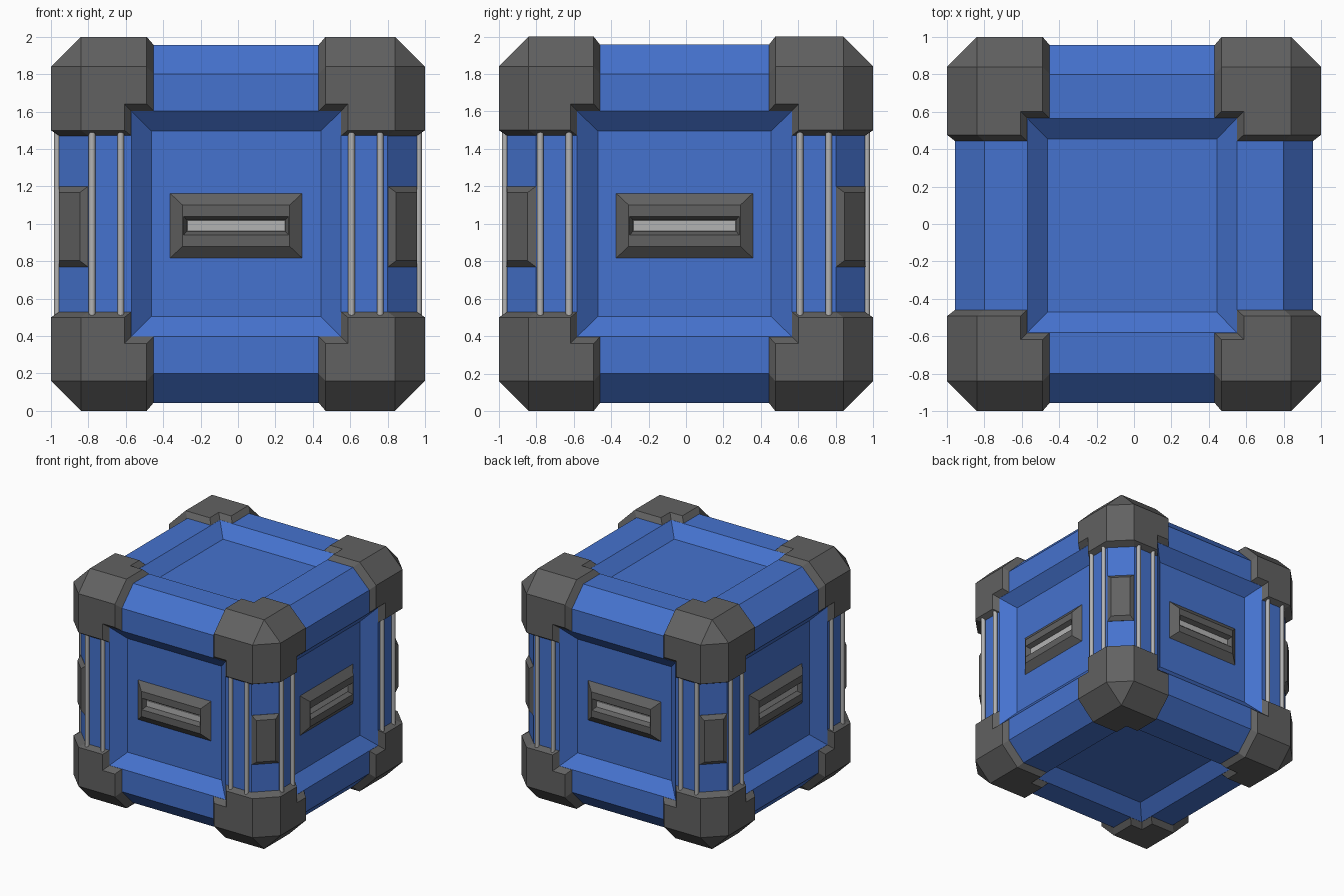
import bpy, bmesh
from itertools import product
from math import pi, sin, cos, sqrt
from mathutils import Vector

if "Cube" in bpy.data.objects:
    bpy.data.objects.remove(bpy.data.objects["Cube"])

UP = Vector((0, 0, 1))
MID = Vector((-0.01, -0.008, 1))       # detail centre, slightly off the shell centre


def material(name, r, g, b):
    m = bpy.data.materials.new(name)
    m.diffuse_color = (r, g, b, 1)
    m.use_nodes = True
    m.node_tree.nodes["Principled BSDF"].inputs["Base Color"].default_value = m.diffuse_color
    return m


BLUE = material("blue_paint", 0.06, 0.17, 0.62)
DARK = material("dark_grey", 0.12, 0.12, 0.12)
LIGHT = material("light_metal", 0.45, 0.45, 0.45)


def finish(name, bm, mat):
    bmesh.ops.recalc_face_normals(bm, faces=bm.faces[:])
    me = bpy.data.meshes.new(name)
    bm.to_mesh(me)
    bm.free()
    me.materials.append(mat)
    ob = bpy.data.objects.new(name, me)
    bpy.context.collection.objects.link(ob)
    return ob


def stepped(name, origin, n, rings, mat):
    """Concentric rectangles (half width, half height, level along n), capped at both ends."""
    u = UP.cross(n)
    bm = bmesh.new()
    loops = [[bm.verts.new(origin + u * (a * hu) + UP * (b * hv) + n * d)
              for a, b in ((-1, -1), (1, -1), (1, 1), (-1, 1))] for hu, hv, d in rings]
    for lo, hi in zip(loops, loops[1:]):
        for i in range(4):
            j = (i + 1) % 4
            bm.faces.new((lo[i], lo[j], hi[j], hi[i]))
    bm.faces.new(loops[0][::-1])
    bm.faces.new(loops[-1])
    return finish(name, bm, mat)


# Body: chamfered cube with a sloped recess in each of its six sides
S = 0.957
bm = bmesh.new()
bmesh.ops.create_cube(bm, size=2 * S)
bmesh.ops.bevel(bm, geom=bm.edges[:], offset=0.157, segments=1, affect='EDGES')
OPEN, FLOOR = (0.56, 0.573, 0.602), (0.453, 0.463, 0.496)
bm.normal_update()
for face in [f for f in bm.faces if max(abs(c) for c in f.normal) > 0.99]:
    axis = max(range(3), key=lambda i: abs(face.normal[i]))
    for half, depth in ((OPEN, S), (FLOOR, 0.86)):
        bmesh.ops.inset_individual(bm, faces=[face], thickness=0.05)
        for v in face.verts:
            for i in range(3):
                s = 1 if v.co[i] > 0 else -1
                v.co[i] = s * depth if i == axis else s * half[i] + MID[i] - (i == 2)
bmesh.ops.translate(bm, verts=bm.verts[:], vec=UP)
finish("body", bm, BLUE)


# Corner guards: chamfered caps, notched around the recesses
def corner_guard(signs):
    bm = bmesh.new()

    def vert(a, face, vb, vc, inner):
        # an inner (detail) coordinate follows the detail centre
        co = [0, 0, 0]
        for i, val in zip((a, (a + 1) % 3, (a + 2) % 3), (face, vb, vc)):
            shift = MID[i] - (i == 2) if val < 0.7 else 0
            co[i] = signs[i] * val + shift
        return bm.verts.new(Vector(co) + UP)

    def boundary(level, edge, limit, notch):
        pts = []
        for a in range(3):
            b, c = (a + 1) % 3, (a + 2) % 3
            for vb, vc in ((limit[b], edge), (limit[b], notch[c]), (notch[b], notch[c]),
                           (notch[b], limit[c]), (edge, limit[c])):
                pts.append(vert(a, level, vb, vc, True))
        return pts

    outer = boundary(1.0, 0.84, (0.478, 0.485, 0.50), (0.597, 0.61, 0.64))
    inner = boundary(0.955, 0.80, (0.44, 0.45, 0.47), OPEN)
    tips = [vert(a, 1.0, 0.84, 0.84, False) for a in range(3)]
    for a in range(3):
        nxt = (a + 1) % 3
        bm.faces.new(outer[5 * a:5 * a + 5] + [tips[a]])
        bm.faces.new((outer[5 * a + 4], outer[5 * nxt], tips[nxt], tips[a]))
    bm.faces.new(tips)
    core = bm.verts.new(Vector([0.71 * s for s in signs]) + UP)
    for i in range(15):
        j = (i + 1) % 15
        bm.faces.new((outer[i], outer[j], inner[j], inner[i]))
        bm.faces.new((inner[i], inner[j], core))
    finish("corner_guard", bm, DARK)


for signs in product((-1, 1), repeat=3):
    corner_guard(signs)

for k in range(4):
    # Side handles: raised bevelled plate with a slot and a light grip bar
    n = Vector((round(sin(k * pi / 2)), -round(cos(k * pi / 2)), 0))
    u = UP.cross(n)
    w = 0.353 if k % 2 == 0 else 0.365
    origin = Vector((MID.x * abs(u.x), MID.y * abs(u.y), 0.99))
    stepped("handle_plate", origin, n,
            [(w, 0.173, 0.85), (w, 0.173, 0.86), (w - 0.067, 0.11, 0.91),
             (w - 0.072, 0.05, 0.91), (w - 0.09, 0.03, 0.872)], DARK)
    stepped("handle_bar", origin, n,
            [(w - 0.095, 0.025, 0.865), (w - 0.095, 0.025, 0.88)], LIGHT)

    # Upright rods, two on each side of the recess
    for x in (-0.77, -0.617, 0.617, 0.77):
        bm = bmesh.new()
        bmesh.ops.create_cone(bm, cap_ends=True, segments=12, radius1=0.018,
                              radius2=0.018, depth=0.99)
        p = origin + u * x + n * 0.966
        bmesh.ops.translate(bm, verts=bm.verts[:], vec=(p.x, p.y, 1))
        rod = finish("rod", bm, LIGHT)
        for f in rod.data.polygons:
            f.use_smooth = len(f.vertices) == 4

    # Bumper plates on the upright chamfers
    d = (n + u) / sqrt(2)
    stepped("edge_plate", d * 1.2424 + UP * 0.985, d,
            [(0.11, 0.215, -0.02), (0.11, 0.215, 0.002), (0.078, 0.182, 0.032)], DARK)
